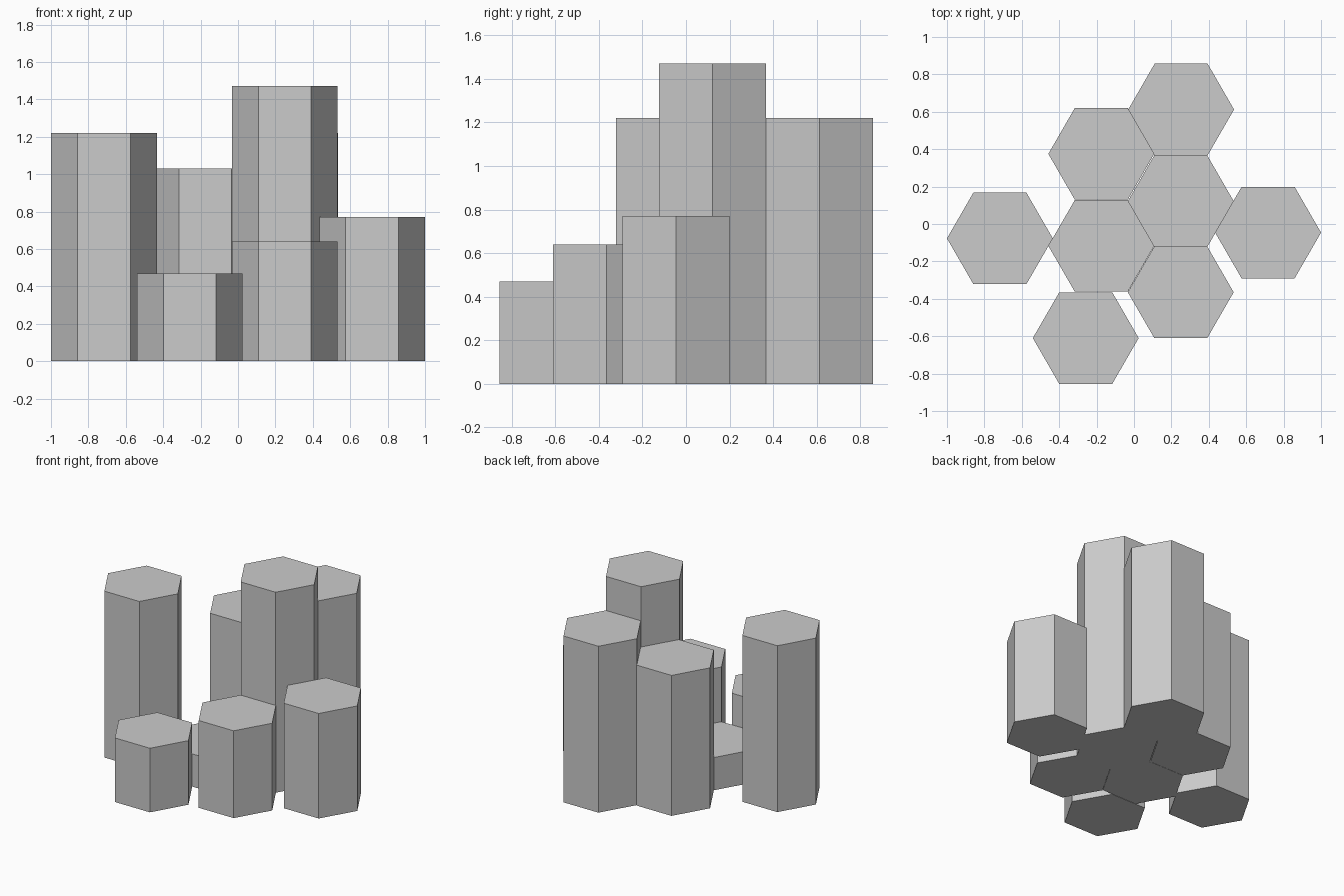
import bpy

if "Cube" in bpy.data.objects:
    bpy.data.objects.remove(bpy.data.objects["Cube"])

RADIUS = 0.283  # corner radius of every hexagonal column

# name: (x, y, height)
COLUMNS = {
    "column_back": (0.252, 0.612, 1.22),
    "column_centre_tall": (0.25, 0.122, 1.47),
    "column_front_right": (0.25, -0.365, 0.64),
    "column_back_left": (-0.175, 0.375, 1.03),
    "column_centre_low": (-0.175, -0.117, 0.24),
    "column_far_left": (-0.717, -0.077, 1.22),
    "column_far_right": (0.717, -0.046, 0.77),
    "column_front": (-0.258, -0.61, 0.47),
}


def hex_column(name, x, y, height):
    # Hexagonal prism standing on the ground, corners pointing along x
    bpy.ops.mesh.primitive_cylinder_add(
        vertices=6, radius=RADIUS, depth=height, location=(x, y, height / 2))
    obj = bpy.context.object
    obj.name = name
    # Turn corners from the y axis to the x axis
    obj.rotation_euler.z = 0.5235988
    return obj


# Cluster of stone columns
for name, (x, y, height) in COLUMNS.items():
    hex_column(name, x, y, height)
